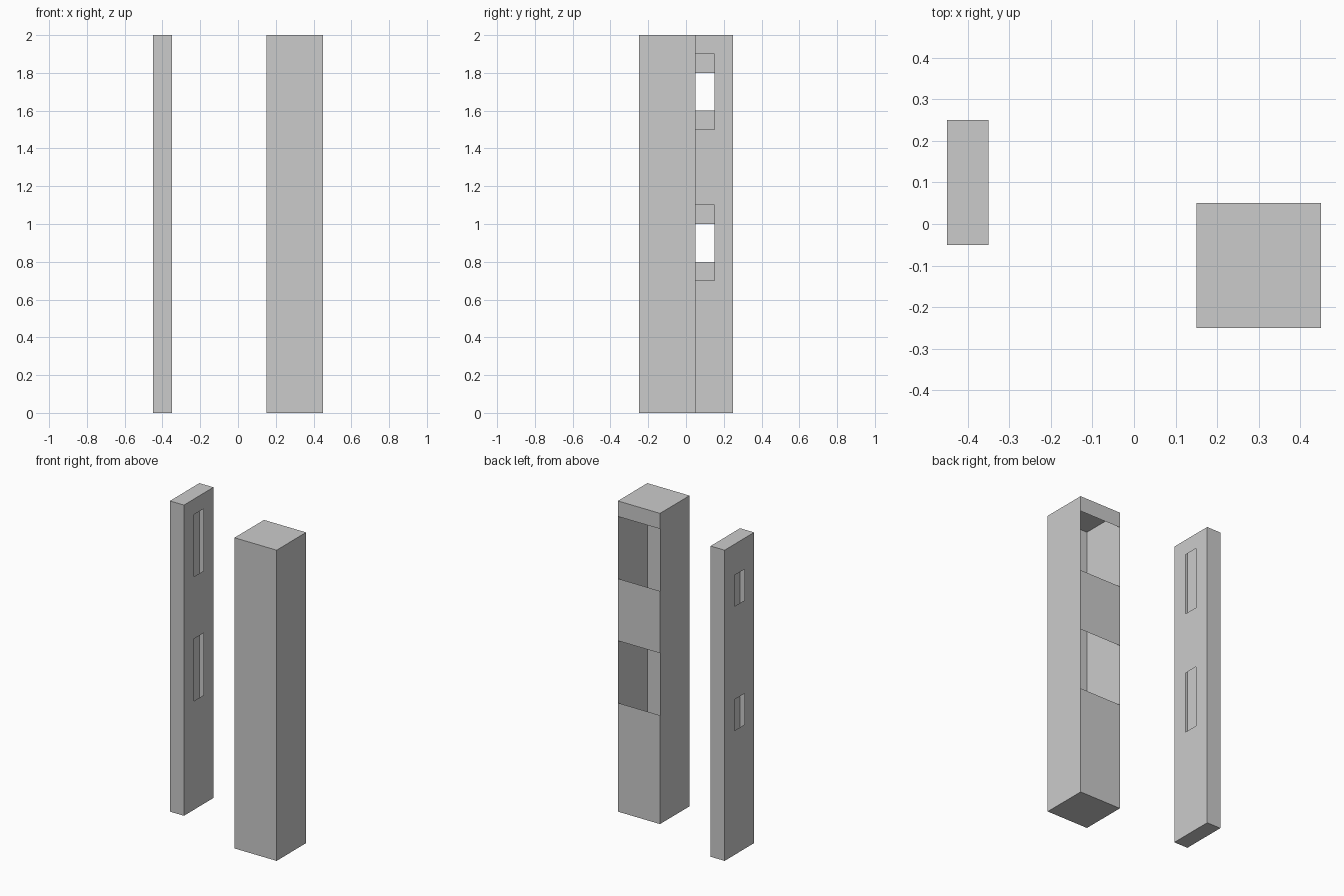
import bpy, bmesh
from mathutils import Vector

if "Cube" in bpy.data.objects:
    bpy.data.objects.remove(bpy.data.objects["Cube"])


def hollow_post(name, lo, hi, openings):
    """Closed thin-walled box with openings cut through chosen sides.
    Each opening: (outward normal, (y0, y1) or None for full width, (z0, z1))."""
    lo, hi = Vector(lo), Vector(hi)
    bm = bmesh.new()
    bmesh.ops.create_cube(bm, size=1)
    for v in bm.verts:
        v.co = Vector([(a + b) / 2 + c * (b - a) for a, b, c in zip(lo, hi, v.co)])

    # score the walls along every opening edge
    cuts = set()
    for _, ys, zs in openings:
        cuts |= {(1, y) for y in ys or ()} | {(2, z) for z in zs}
    for axis, value in sorted(cuts):
        normal = Vector((0, 0, 0))
        normal[axis] = 1
        bmesh.ops.bisect_plane(bm, geom=bm.verts[:] + bm.edges[:] + bm.faces[:],
                               plane_co=normal * value, plane_no=normal)
    bm.normal_update()

    # remove the wall pieces inside each opening
    def is_open(face):
        c = face.calc_center_median()
        return any(face.normal.dot(Vector(n)) > 0.9
                   and (ys is None or ys[0] < c.y < ys[1])
                   and zs[0] < c.z < zs[1] for n, ys, zs in openings)

    bmesh.ops.delete(bm, geom=[f for f in bm.faces if is_open(f)], context='FACES')
    mesh = bpy.data.meshes.new(name)
    bm.to_mesh(mesh)
    bm.free()
    obj = bpy.data.objects.new(name, mesh)
    bpy.context.collection.objects.link(obj)
    return obj


tall = [(0.7, 1.1), (1.5, 1.9)]
short = [(0.8, 1.0), (1.6, 1.8)]
slot = (0.05, 0.15)

# narrow post: tall slots on the inner side, short slots on the outer side
hollow_post("narrow_post", (-0.45, -0.05, 0), (-0.35, 0.25, 2),
            [((1, 0, 0), slot, z) for z in tall] + [((-1, 0, 0), slot, z) for z in short])

# square post: two full-width openings in the back
hollow_post("square_post", (0.15, -0.25, 0), (0.45, 0.05, 2),
            [((0, 1, 0), None, z) for z in tall])
